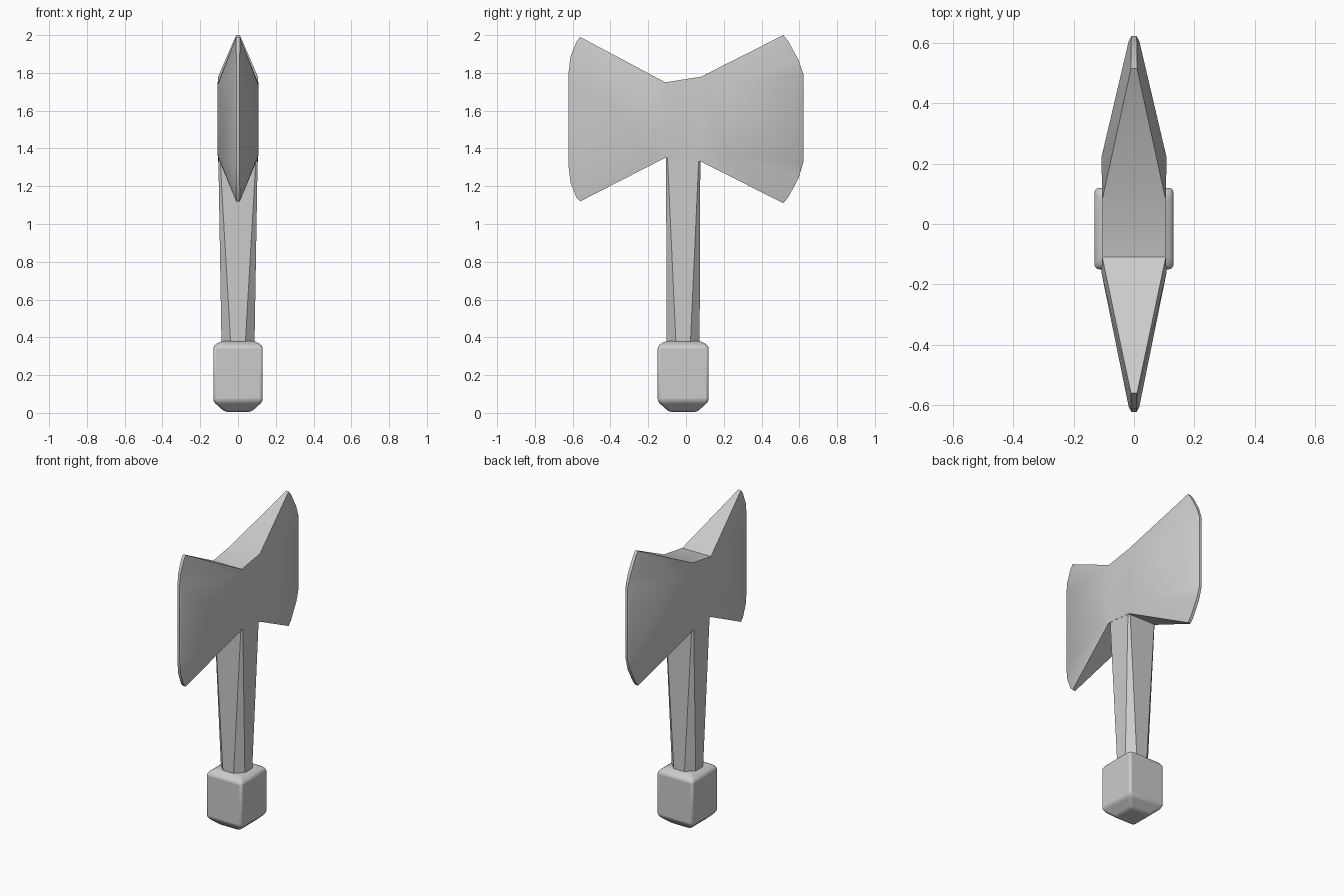
import bpy, bmesh, math

if "Cube" in bpy.data.objects:
    bpy.data.objects.remove(bpy.data.objects["Cube"])

CY = -0.015  # handle axis in y


def finish(name, bm, bevel=0.0, angle=25):
    bmesh.ops.dissolve_limit(bm, angle_limit=math.radians(1), verts=bm.verts, edges=bm.edges)
    bmesh.ops.recalc_face_normals(bm, faces=bm.faces)
    me = bpy.data.meshes.new(name)
    bm.to_mesh(me)
    bm.free()
    ob = bpy.data.objects.new(name, me)
    bpy.context.collection.objects.link(ob)
    if bevel:
        m = ob.modifiers.new("soft_edges", 'BEVEL')
        m.width, m.segments = bevel, 3
        m.limit_method, m.angle_limit = 'ANGLE', math.radians(20)
    bpy.ops.object.select_all(action='DESELECT')
    ob.select_set(True)
    bpy.context.view_layer.objects.active = ob
    bpy.ops.object.shade_smooth_by_angle(angle=math.radians(angle))
    return ob


def hull(bm, points):
    verts = [bm.verts.new(p) for p in points]
    res = bmesh.ops.convex_hull(bm, input=verts)
    junk = [g for g in res['geom_interior'] + res['geom_unused'] if isinstance(g, bmesh.types.BMVert)]
    bmesh.ops.delete(bm, geom=list(set(junk)), context='VERTS')


def blade(bm, stations):
    # each station: y, half width, bottom z, top z
    hull(bm, [(s * w, y, z) for y, w, lo, hi in stations for z in (lo, hi) for s in (-1, 1)])


def ring(half, chamfer, z):
    a, b = half, half - chamfer
    return [(sx * u, CY + sy * v, z) for sx in (-1, 1) for sy in (-1, 1) for u, v in ((a, b), (b, a))]


# double axe head: two wedge blades joined by a short middle block
FRONT, BACK = (-0.11, 0.105, 1.35, 1.75), (0.08, 0.105, 1.33, 1.78)
bm = bmesh.new()
blade(bm, [FRONT, (-0.16, 0.108, 1.365, 1.735), (-0.56, 0.010, 1.12, 1.99),
           (-0.58, 0.010, 1.14, 1.965), (-0.608, 0.017, 1.30, 1.80), (-0.612, 0.009, 1.22, 1.885),
           (-0.622, 0.008, 1.31, 1.80)])
blade(bm, [BACK, (0.22, 0.108, 1.37, 1.74), (0.515, 0.010, 1.11, 2.0),
           (0.54, 0.010, 1.14, 1.97), (0.608, 0.017, 1.32, 1.79), (0.595, 0.010, 1.24, 1.87),
           (0.622, 0.008, 1.33, 1.79)])
inner = [f for f in bm.faces if any(all(abs(v.co.y - y) < 1e-4 for v in f.verts) for y in (-0.11, 0.08))]
bmesh.ops.delete(bm, geom=inner, context='FACES')
loops = []
for y, w, lo, hi in (FRONT, BACK):
    corners = [(-w, y, lo), (w, y, lo), (w, y, hi), (-w, y, hi)]
    loops.append([min(bm.verts, key=lambda v: sum((a - b) ** 2 for a, b in zip(v.co, c))) for c in corners])
for i in range(4):
    j = (i + 1) % 4
    bm.faces.new((loops[0][i], loops[0][j], loops[1][j], loops[1][i]))
finish("axe_head", bm)

# handle: octagonal at the grip, nearly square under the head
bm = bmesh.new()
hull(bm, [(x * 1.0, y, z) for x, y, z in ring(0.087, 0.05, 0.34)] +
         [(x * 1.14, CY + (y - CY) * 0.99, z) for x, y, z in ring(0.092, 0.006, 1.40)])
finish("handle", bm)

# pommel: block with sloped top and bottom, softened edges
bm = bmesh.new()
hull(bm, [(sx * h, CY + sy * (h + 0.004), z)
          for h, z in ((0.07, 0.005), (0.131, 0.06), (0.131, 0.355), (0.09, 0.38))
          for sx in (-1, 1) for sy in (-1, 1)])
finish("pommel", bm, bevel=0.015, angle=40)
